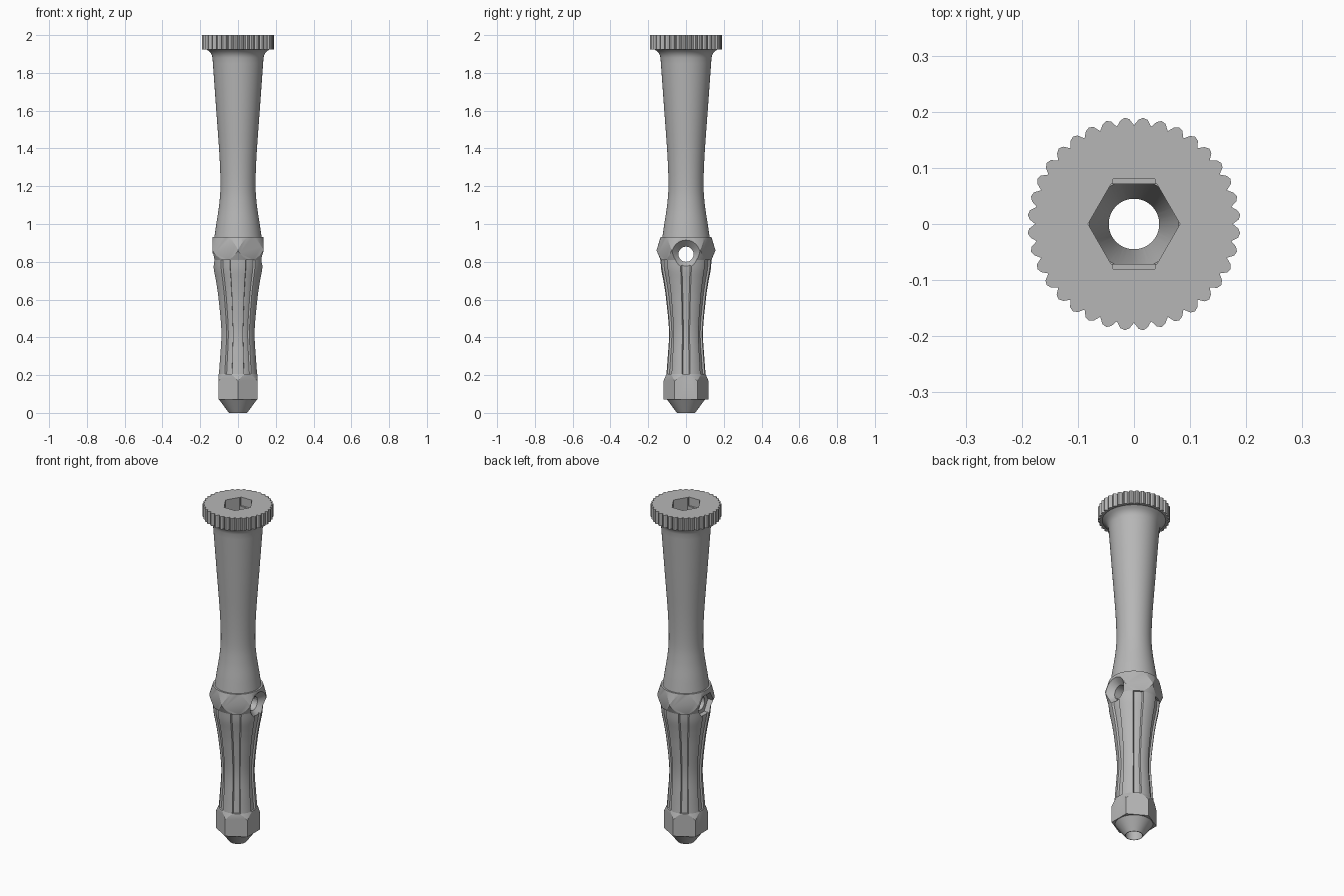
import bpy, bmesh, math
from mathutils import Matrix

old = bpy.data.objects.get("Cube")
if old:
    bpy.data.objects.remove(old, do_unlink=True)

metal = bpy.data.materials.new("grey metal")
metal.use_nodes = True
grey = (0.47, 0.47, 0.47, 1)
metal.diffuse_color = grey
metal.node_tree.nodes["Principled BSDF"].inputs["Base Color"].default_value = grey

BORE = 0.045


def revolve(name, profile, n=96, shape=None, turn=0.0, closed=True, sideways=False):
    """Spin (radius, height) points; a closed profile makes a tube, an open one is capped."""
    bm = bmesh.new()
    rings = []
    for r, z in profile:
        ring = []
        for i in range(n):
            a = math.tau * i / n + turn
            rr = shape(i, r) if shape else r
            ring.append(bm.verts.new((rr * math.cos(a), rr * math.sin(a), z)))
        rings.append(ring)
    pairs = list(zip(rings, rings[1:]))
    if closed:
        pairs.append((rings[-1], rings[0]))
    else:
        bm.faces.new(rings[0])
        bm.faces.new(rings[-1])
    for low, high in pairs:
        for i in range(n):
            j = (i + 1) % n
            bm.faces.new((low[i], low[j], high[j], high[i]))
    if sideways:
        bm.transform(Matrix.Rotation(math.pi / 2, 4, 'Y'))
    bmesh.ops.recalc_face_normals(bm, faces=bm.faces)
    mesh = bpy.data.meshes.new(name)
    bm.to_mesh(mesh)
    bm.free()
    mesh.materials.append(metal)
    obj = bpy.data.objects.new(name, mesh)
    bpy.context.collection.objects.link(obj)
    return obj


def solid(r1, z1, r2, z2, n=64, turn=0.0, sideways=False):
    obj = revolve("cutter", [(r1, z1), (r2, z2)], n, None, turn, False, sideways)
    obj.hide_render = True
    return obj


def box(x, y, z1, z2):
    """Square-section cutter stretched to a rectangle."""
    obj = solid(math.sqrt(2), z1, math.sqrt(2), z2, 4, math.pi / 4)
    obj.data.transform(Matrix.Diagonal((x, y, 1, 1)))
    return obj


def smooth(points, steps=6):
    """Catmull-Rom curve through the profile points."""
    p = [points[0]] + points + [points[-1]]
    out = []
    for a, b, c, d in zip(p, p[1:], p[2:], p[3:]):
        for s in range(steps):
            t = s / steps
            out.append(tuple(
                b[k] + t / 2 * (c[k] - a[k] + t * (2 * a[k] - 5 * b[k] + 4 * c[k] - d[k]
                                + t * (3 * b[k] - 3 * c[k] + d[k] - a[k])))
                for k in (0, 1)))
    return out + [points[-1]]


def tube(outline):
    return [(BORE, outline[0][1])] + outline + [(BORE, outline[-1][1])]


def cut(obj, cutters, operation='DIFFERENCE'):
    bpy.context.view_layer.objects.active = obj
    for c in cutters:
        mod = obj.modifiers.new("cut", 'BOOLEAN')
        mod.operation, mod.solver, mod.object = operation, 'EXACT', c
        bpy.ops.object.modifier_apply(modifier=mod.name)


# Tapered tip and hexagonal base
tip = revolve("pointed_tip", tube([(0.048, 0), (0.1, 0.07)]))
base = revolve("hex_base", tube([(0.121, 0.07), (0.121, 0.165), (0.104, 0.205)]))
base_hex = solid(0.12, 0, 0.12, 0.3, 6, math.pi / 6)
cut(base, [base_hex], 'INTERSECT')


# Waisted lower grip with six narrow flutes
def flute(i, r):
    offset = (i + 12) % 24 - 12
    return r - 0.01 if abs(offset) <= 4 and r > 0.06 else r


lower_curve = smooth([(0.106, 0.18), (0.098, 0.28), (0.09, 0.43), (0.105, 0.6),
                      (0.118, 0.69), (0.131, 0.76), (0.135, 0.81)])
lower = revolve("lower_grip", tube(lower_curve), 144, flute)

# Hexagonal collar with chamfered corners
collar = revolve("hex_collar", tube([(0.135, 0.81), (0.156, 0.86), (0.135, 0.93)]))
collar_hex = solid(0.155, 0.7, 0.155, 1, 6, math.pi / 6)
cut(collar, [collar_hex], 'INTERSECT')

# Cross hole: round countersink on one side, hexagonal pocket on the other
cross = [solid(0.04, -0.3, 0.04, 0.3, sideways=True),
         solid(0.035, 0.095, 0.105, 0.165, sideways=True),
         solid(0.07, -0.3, 0.07, -0.095, 6, math.pi / 6, sideways=True)]
for c in cross:
    c.data.transform(Matrix.Translation((0, 0, 0.84)))
cut(lower, cross)
cut(collar, cross)

# Waisted upper grip flaring under the head
upper_curve = smooth([(0.125, 0.93), (0.115, 1.0), (0.1, 1.1), (0.093, 1.2), (0.098, 1.36),
                      (0.115, 1.6), (0.135, 1.88)])
flare = [(0.138, 1.892), (0.144, 1.904), (0.154, 1.915), (0.168, 1.925)]
upper = revolve("upper_grip", tube(upper_curve + flare))

# Knurled head
TOOTH = (0.176, 0.187, 0.19, 0.186)
head = revolve("knurled_head", tube([(0.19, 1.925), (0.19, 2)]), 36 * len(TOOTH),
               lambda i, r: TOOTH[i % len(TOOTH)] if r > 0.1 else r)

# Hexagonal socket with side notches and a funnel down to the bore
socket = [solid(0.082, 1.65, 0.082, 2.1, 6),
          solid(0.04, 1.5, 0.08, 1.652),
          box(0.037, 0.08, 1.95, 2.1)]
cut(head, socket)
cut(upper, socket[:2])

for c in [base_hex, collar_hex] + cross + socket:
    bpy.data.objects.remove(c, do_unlink=True)

# Smooth curved parts, keep edges crisp
bpy.ops.object.select_all(action='DESELECT')
for part in (tip, base, lower, collar, upper, head):
    part.select_set(True)
bpy.context.view_layer.objects.active = head
bpy.ops.object.shade_smooth_by_angle(angle=math.radians(25))
